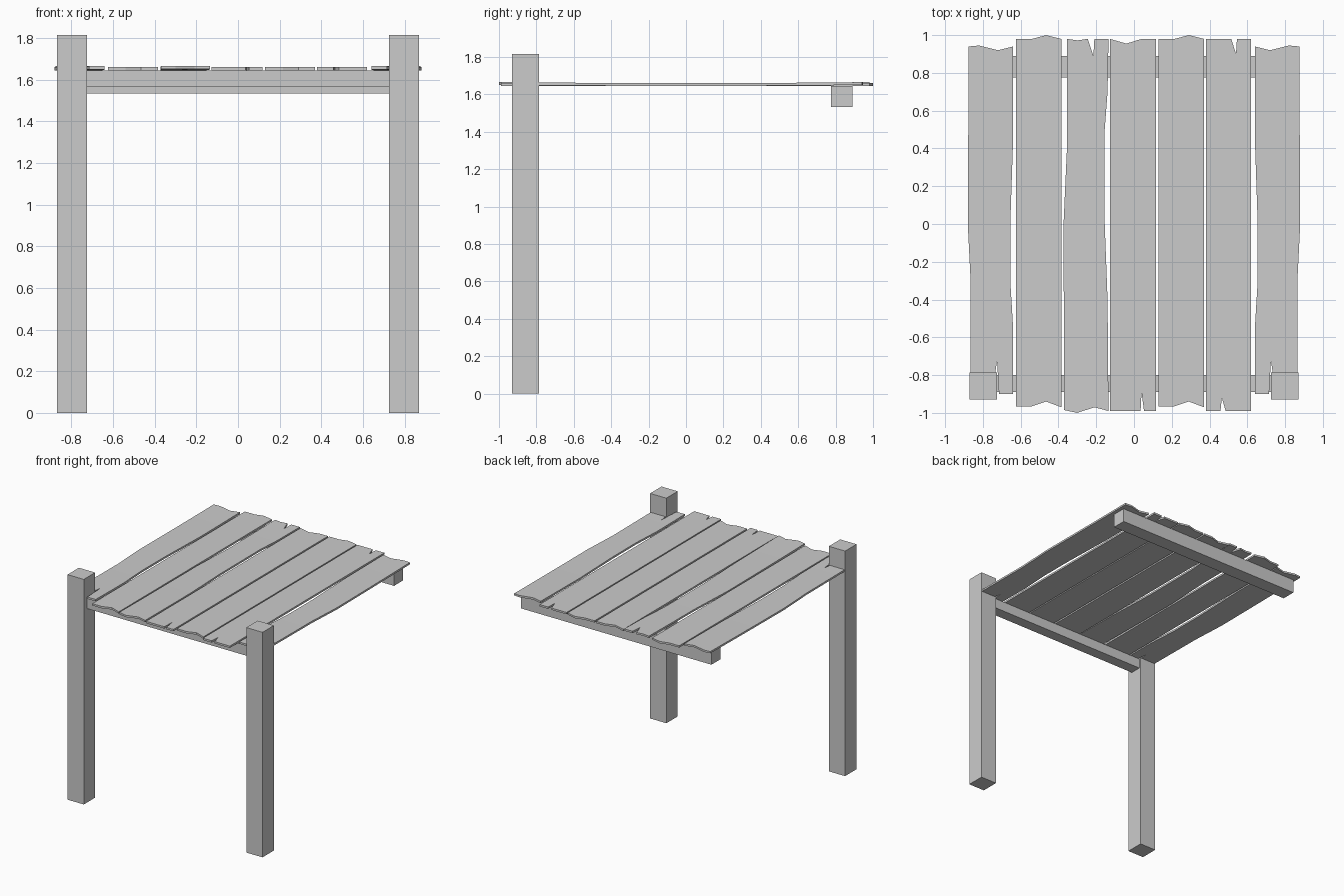
import bpy, bmesh

if "Cube" in bpy.data.objects:
    bpy.data.objects.remove(bpy.data.objects["Cube"])


def box(name, x, y, z):
    bm = bmesh.new()
    bmesh.ops.create_cube(bm, size=1)
    for v in bm.verts:
        for i, (lo, hi) in enumerate((x, y, z)):
            v.co[i] = hi if v.co[i] > 0 else lo
    finish(name, bm)


def finish(name, bm):
    bmesh.ops.recalc_face_normals(bm, faces=bm.faces[:])
    me = bpy.data.meshes.new(name)
    bm.to_mesh(me)
    bm.free()
    ob = bpy.data.objects.new(name, me)
    bpy.context.collection.objects.link(ob)


def plank(name, back, front, left=(), right=(), z=1.645, lift=0.0, roll=0.0,
          dx=0.0, mirror=False, thick=0.015):
    # back and front run left to right, left and right run back to front
    pts = list(back) + list(right) + list(front)[::-1] + list(left)[::-1]
    s = -1 if mirror else 1
    bm = bmesh.new()
    face = bm.faces.new([bm.verts.new((s * (x + dx), y, z)) for x, y in pts])
    ext = bmesh.ops.extrude_face_region(bm, geom=[face])
    for g in ext["geom"]:
        if isinstance(g, bmesh.types.BMVert):
            g.co.z += thick
    # cross cuts so the board can bow
    for y in (-0.68, -0.4, 0, 0.4, 0.68):
        bmesh.ops.bisect_plane(bm, geom=bm.verts[:] + bm.edges[:] + bm.faces[:],
                               plane_co=(0, y, 0), plane_no=(0, 1, 0))
    cx = s * ((back[0][0] + back[-1][0]) / 2 + dx)
    for v in bm.verts:
        v.co.z += lift * (v.co.y ** 2) + roll * (v.co.x - cx) * v.co.y
    finish(name, bm)


# posts
for side, x in (("left", (-0.87, -0.725)), ("right", (0.725, 0.87))):
    box(side + "_post", x, (-0.93, -0.785), (0, 1.815))

# cross beams
box("front_beam", (-0.73, 0.73), (-0.89, -0.80), (1.565, 1.645))
box("back_beam", (-0.85, 0.85), (0.775, 0.89), (1.533, 1.645))

# outer boards, split beside the posts
for name, m in (("left_outer_board", False), ("right_outer_board", True)):
    plank(name,
          [(-0.875, 0.94), (-0.82, 0.945), (-0.72, 0.92), (-0.64, 0.94)],
          [(-0.865, -0.90), (-0.75, -0.90), (-0.725, -0.72), (-0.715, -0.90), (-0.64, -0.90)],
          left=[(-0.88, 0.0), (-0.865, -0.3)],
          right=[(-0.64, 0.45), (-0.655, 0.0), (-0.655, -0.3), (-0.64, -0.55)],
          lift=0.006, mirror=m)

# straight boards with pointed ends
for name, dx in (("pointed_board_left", 0.0), ("pointed_board_right", 0.755)):
    plank(name,
          [(-0.625, 0.98), (-0.54, 0.98), (-0.465, 1.0), (-0.385, 0.98)],
          [(-0.625, -0.965), (-0.54, -0.965), (-0.465, -0.94), (-0.385, -0.97)], dx=dx)

# warped board with a split back end
plank("warped_board",
      [(-0.355, 0.98), (-0.30, 0.972), (-0.245, 0.98), (-0.215, 0.89), (-0.21, 0.98), (-0.135, 0.98)],
      [(-0.37, -0.985), (-0.30, -1.0), (-0.21, -0.97), (-0.135, -0.99)],
      left=[(-0.355, 0.4), (-0.373, 0.0)],
      right=[(-0.14, 0.7), (-0.155, 0.5), (-0.155, 0.0), (-0.14, -0.4)],
      lift=0.006)

# middle board with a split front end
plank("middle_board",
      [(-0.128, 0.98), (-0.04, 0.955), (0.04, 0.98), (0.117, 0.98)],
      [(-0.128, -0.99), (0.035, -0.99), (0.04, -0.89), (0.053, -0.99), (0.117, -0.99)])

# board split at both ends
plank("split_board",
      [(0.38, 0.98), (0.515, 0.98), (0.54, 0.90), (0.545, 0.98), (0.62, 0.98)],
      [(0.38, -0.99), (0.458, -0.99), (0.465, -0.92), (0.485, -0.99), (0.62, -0.99)])
